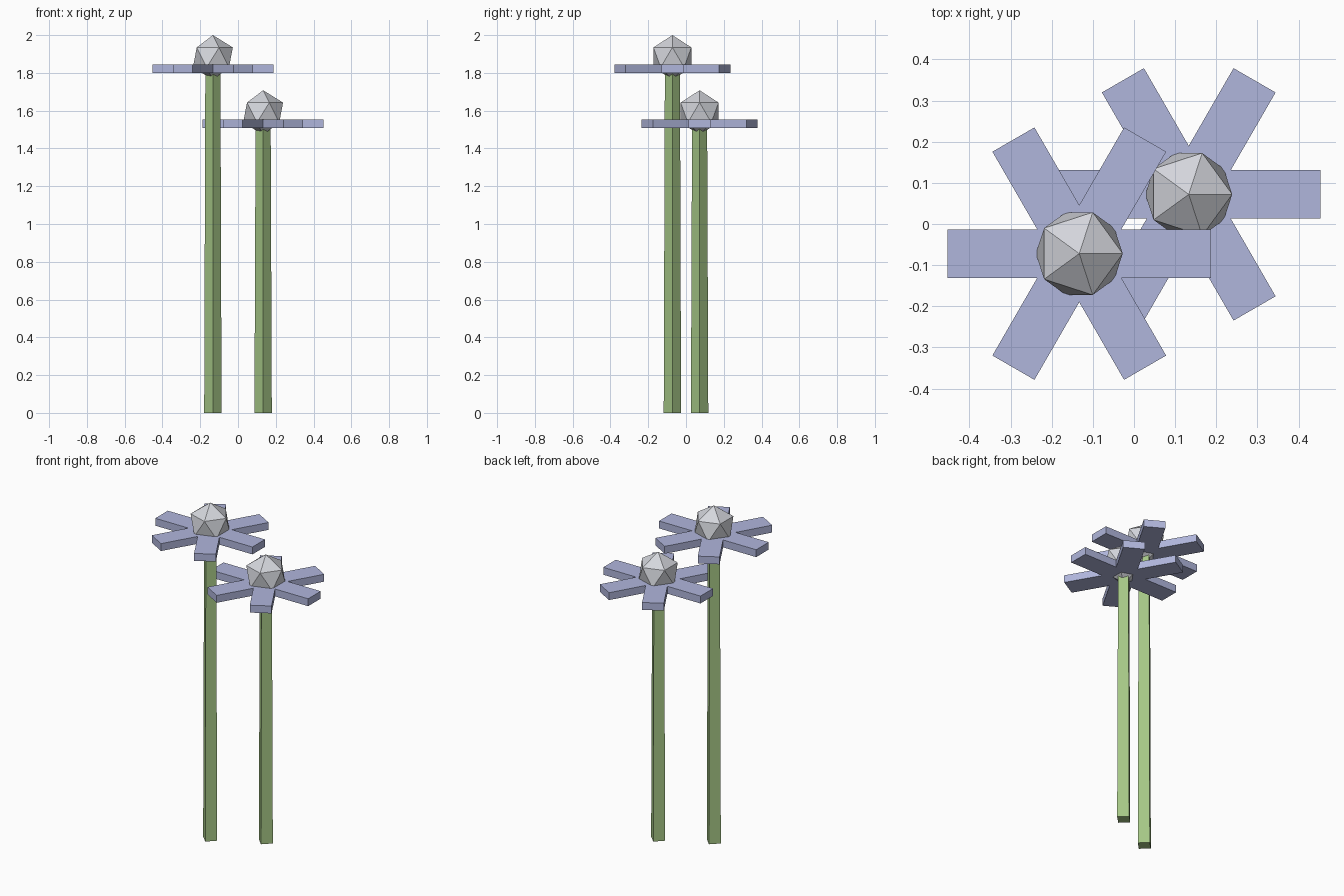
import bpy, bmesh, math
from mathutils import Matrix

if "Cube" in bpy.data.objects:
    bpy.data.objects.remove(bpy.data.objects["Cube"])


def material(name, rgb):
    m = bpy.data.materials.new(name)
    m.diffuse_color = (*rgb, 1)
    m.use_nodes = True
    m.node_tree.nodes["Principled BSDF"].inputs["Base Color"].default_value = m.diffuse_color
    return m


GREEN = material("stem green", (0.376, 0.565, 0.238))
LILAC = material("petal lilac", (0.434, 0.468, 0.716))
GREY = material("pale grey", (0.658, 0.672, 0.716))

PETAL_LEN, PETAL_HALF, PETAL_THICK = 0.32, 0.059, 0.044
CORE_R = 0.118


def finish(name, bm, mat, loc):
    bmesh.ops.recalc_face_normals(bm, faces=bm.faces)
    me = bpy.data.meshes.new(name)
    bm.to_mesh(me)
    bm.free()
    me.materials.append(mat)
    ob = bpy.data.objects.new(name, me)
    ob.location = loc
    bpy.context.collection.objects.link(ob)


def flower(prefix, x, y, top):
    petal_z = top - 0.2

    # Tapered four-sided stem, corners facing the axes
    bm = bmesh.new()
    bmesh.ops.create_cone(bm, cap_ends=True, segments=4, radius1=0.046,
                          radius2=0.040, depth=petal_z + 0.005)
    finish(prefix + "_stem", bm, GREEN, (x, y, (petal_z + 0.005) / 2))

    # Six flat petals as one extruded star outline
    bm = bmesh.new()
    outline = []
    for i in range(6):
        a = math.radians(60 * i)
        c, s = math.cos(a), math.sin(a)
        for px, py in ((PETAL_LEN, -PETAL_HALF), (PETAL_LEN, PETAL_HALF),
                       (PETAL_HALF * math.sqrt(3), PETAL_HALF)):
            outline.append(bm.verts.new((px * c - py * s, px * s + py * c, 0)))
    face = bm.faces.new(outline)
    ext = bmesh.ops.extrude_face_region(bm, geom=[face])
    bmesh.ops.translate(bm, vec=(0, 0, PETAL_THICK),
                        verts=[v for v in ext["geom"] if isinstance(v, bmesh.types.BMVert)])
    finish(prefix + "_petals", bm, LILAC, (x, y, petal_z))

    # Faceted flower centre
    bm = bmesh.new()
    bmesh.ops.create_icosphere(bm, subdivisions=1, radius=CORE_R, matrix=Matrix())
    finish(prefix + "_centre", bm, GREY, (x, y, top - CORE_R))


flower("tall_flower", -0.133, -0.072, 2.0)
flower("short_flower", 0.133, 0.072, 1.708)
